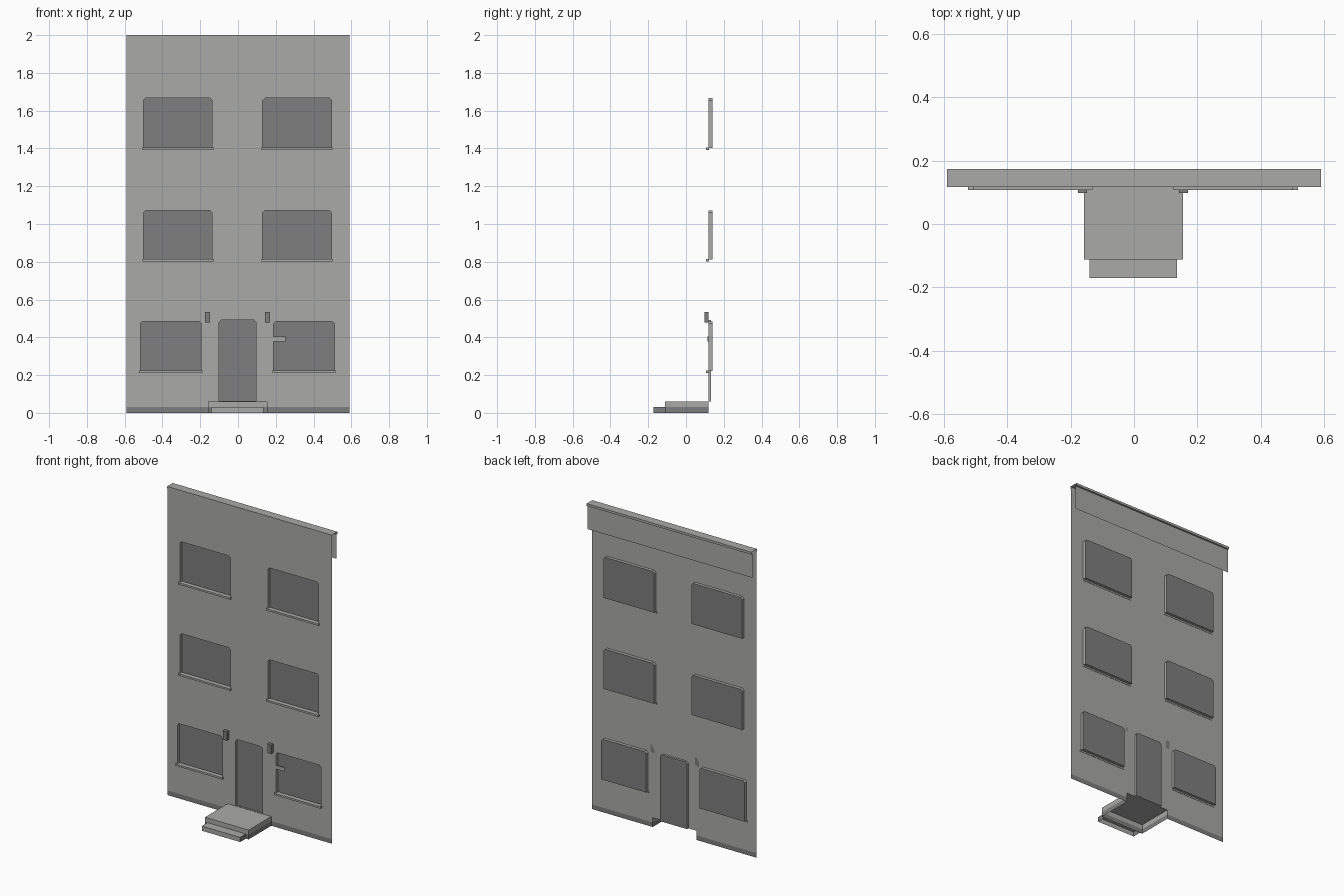
import bpy
import bmesh
from mathutils import Vector

cube = bpy.data.objects.get("Cube")
if cube:
    bpy.data.objects.remove(cube)

WALL_Y, MID = 0.119, -0.003


def material(name, rgb):
    m = bpy.data.materials.new(name)
    m.use_nodes = True
    m.diffuse_color = (*rgb, 1)
    m.node_tree.nodes["Principled BSDF"].inputs["Base Color"].default_value = (*rgb, 1)
    return m


LIGHT = material("light grey", (0.40, 0.40, 0.39))
DARK = material("dark grey", (0.21, 0.21, 0.21))


def finish(name, bm, mats):
    mesh = bpy.data.meshes.new(name)
    bm.to_mesh(mesh)
    bm.free()
    for m in mats:
        mesh.materials.append(m)
    obj = bpy.data.objects.new(name, mesh)
    bpy.context.collection.objects.link(obj)
    return obj


def box(name, x, y, z, mat, skip=()):
    """Box between ranges; sides facing a direction in skip are left open."""
    bm = bmesh.new()
    bmesh.ops.create_cube(bm, size=1)
    for v in bm.verts:
        v.co = [r[0] if c < 0 else r[1] for c, r in zip(v.co, (x, y, z))]
    bm.normal_update()
    gone = [f for f in bm.faces if any(f.normal.dot(Vector(d)) > 0.9 for d in skip)]
    bmesh.ops.delete(bm, geom=gone, context="FACES")
    return finish(name, bm, [mat, DARK])


def opening_outline(x0, x1, z0, z1, c=0.012):
    """Opening with small cut corners at the top."""
    return [(x0, z0), (x1, z0), (x1, z1 - c), (x1 - c, z1), (x0 + c, z1), (x0, z1 - c)]


def ring(bm, points, y):
    return [bm.verts.new((x, y, z)) for x, z in points]


# Openings: name, x range, z range, depth of the pane
openings = [("door", MID - 0.097, MID + 0.097, 0.06, 0.493, 0.014)]
for floor, inner, outer, z0, z1 in (
    ("ground", 0.192, 0.514, 0.222, 0.485),
    ("middle", 0.134, 0.497, 0.812, 1.072),
    ("upper", 0.134, 0.497, 1.402, 1.667),
):
    for side, s in (("left", 1), ("right", -1)):
        a, b = sorted((MID + s * inner, MID + s * outer))
        openings.append((f"{floor}_{side}_window", a, b, z0, z1, 0.02))

# Wall sheet with openings and a notch for the steps
W, TOP, PLINTH = 0.59, 1.99, 0.03
SX0, SX1, SZ = -0.158, 0.155, 0.06
outline = [(-W, 0), (SX0, 0), (SX0, SZ), (SX1, SZ), (SX1, 0), (W, 0), (W, TOP), (-W, TOP)]
bm = bmesh.new()
loops = [outline]
for name, x0, x1, z0, z1, depth in openings:
    # Door bottom is kept just above the notch edge
    loops.append(opening_outline(x0, x1, max(z0, SZ + 0.002), z1))
for points in loops:
    vs = ring(bm, points, WALL_Y)
    for a, b in zip(vs, vs[1:] + vs[:1]):
        bm.edges.new((a, b))
bmesh.ops.triangle_fill(bm, edges=bm.edges[:], use_beauty=True, normal=(0, -1, 0))
bmesh.ops.bisect_plane(bm, geom=bm.verts[:] + bm.edges[:] + bm.faces[:],
                       plane_co=(0, 0, PLINTH), plane_no=(0, 0, 1))
for f in bm.faces:
    f.material_index = int(f.calc_center_median().z < PLINTH)
bm.normal_update()
for f in bm.faces:
    if f.normal.y > 0:
        f.normal_flip()
finish("wall", bm, [LIGHT, DARK])

# Recessed panes with reveals, and sills under the windows
for name, x0, x1, z0, z1, depth in openings:
    points = opening_outline(x0, x1, z0, z1)
    bm = bmesh.new()
    front, back = ring(bm, points, WALL_Y), ring(bm, points, WALL_Y + depth)
    bm.faces.new(back).material_index = 1
    n = len(points)
    for i in range(n):
        j = (i + 1) % n
        bm.faces.new((front[i], front[j], back[j], back[i]))
    finish(name, bm, [LIGHT, DARK])
    if name != "door":
        box(name + "_sill", (x0 - 0.006, x1 + 0.006), (0.107, WALL_Y + 0.002),
            (z0 - 0.01, z0 + 0.002), LIGHT)

# Parapet: open-ended coping strip and the panel hanging behind it
profile = [(WALL_Y, 1.985), (0.117, 1.985), (0.117, 2), (0.174, 2),
           (0.174, 1.985), (0.163, 1.985), (0.163, 1.83)]
bm = bmesh.new()
ends = [[bm.verts.new((x, y, z)) for y, z in profile] for x in (-W, W)]
for i in range(len(profile) - 1):
    bm.faces.new((ends[0][i], ends[1][i], ends[1][i + 1], ends[0][i + 1]))
finish("parapet", bm, [LIGHT])

# Entrance steps, open underneath and behind
under, behind = (0, 0, -1), (0, 1, 0)
box("landing_base", (SX0, SX1), (-0.112, WALL_Y), (0, PLINTH), DARK,
    (under, behind, (0, 0, 1)))
box("landing", (SX0, SX1), (-0.112, WALL_Y), (PLINTH, SZ), LIGHT, (under, behind))
step = box("lower_step", (-0.14, 0.135), (-0.171, -0.112), (0, PLINTH), LIGHT, (under, behind))
for p in step.data.polygons:
    p.material_index = int(abs(p.normal.x) > 0.9)

# Wall lamps beside the door
for side, s in (("left", 1), ("right", -1)):
    c = MID + s * 0.159
    box(f"{side}_lamp", (c - 0.014, c + 0.014), (0.097, WALL_Y), (0.478, 0.535), DARK)

# Small plate by the left ground window
box("wall_plate", (0.187, 0.252), (0.114, 0.118), (0.379, 0.404), LIGHT)
